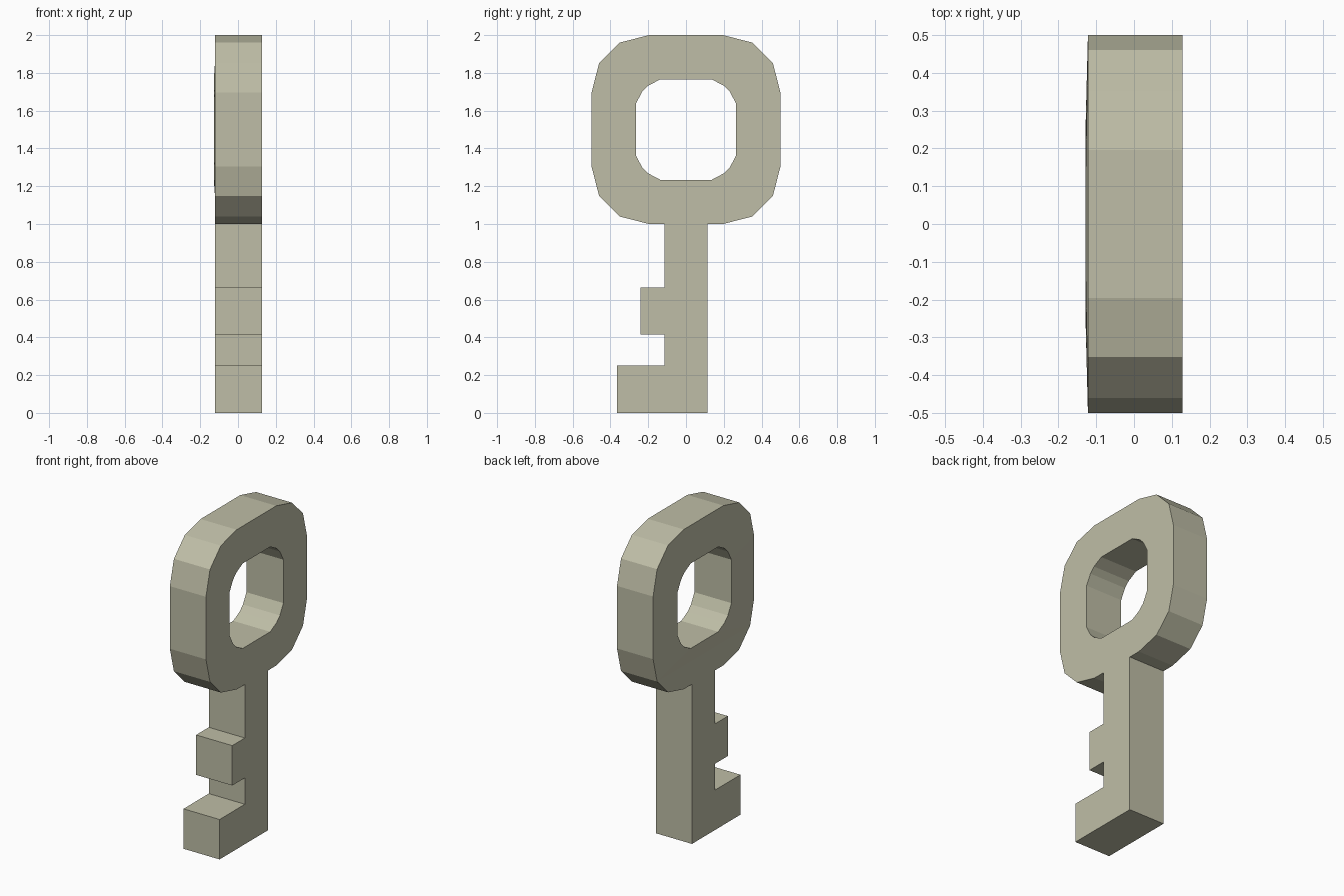
import bpy, bmesh, math

if "Cube" in bpy.data.objects:
    bpy.data.objects.remove(bpy.data.objects["Cube"])

HEAD_Z = 1.5
HALF = 0.125


def rounded_square(corner):
    """Repeat one corner's (y, z) points four times around the head centre, clockwise."""
    pts = []
    for _ in range(4):
        pts += corner
        corner = [(z, -y) for y, z in corner]
    return [(y, z + HEAD_Z) for y, z in pts]


# Head outline and hole, 16 sides each
outer = rounded_square([(0.196, 0.5), (0.352, 0.46), (0.46, 0.352), (0.5, 0.196)])
hole = rounded_square([(0.136, 0.266), (0.2, 0.232), (0.232, 0.2), (0.266, 0.136)])

# Shaft with two teeth, inserted in the bottom edge of the head
shaft = [(0.115, 1.0), (0.115, 0), (-0.365, 0), (-0.365, 0.25), (-0.115, 0.25),
         (-0.115, 0.415), (-0.24, 0.415), (-0.24, 0.665), (-0.115, 0.665), (-0.115, 1.0)]
outline = outer[:8] + shaft + outer[8:]

# Filled flat profile with a hole, extruded to the key's thickness
curve = bpy.data.curves.new("key_profile", 'CURVE')
curve.dimensions = '2D'
curve.fill_mode = 'BOTH'
curve.extrude = HALF
for loop in (outline, hole):
    spline = curve.splines.new('POLY')
    spline.points.add(len(loop) - 1)
    for p, (y, z) in zip(spline.points, loop):
        p.co = (y, z, 0, 1)
    spline.use_cyclic_u = True
profile = bpy.data.objects.new("key_profile", curve)
bpy.context.collection.objects.link(profile)
profile.rotation_euler = (math.pi / 2, 0, math.pi / 2)
bpy.context.view_layer.update()

# Solid key mesh
mesh = bpy.data.meshes.new_from_object(profile.evaluated_get(bpy.context.evaluated_depsgraph_get()))
mesh.transform(profile.matrix_world)
mesh.name = "key"
bpy.data.objects.remove(profile)
bm = bmesh.new()
bm.from_mesh(mesh)
bmesh.ops.remove_doubles(bm, verts=bm.verts, dist=1e-4)
# The rim of the hole stands slightly proud on one side
for v in bm.verts:
    if v.co.x < 0 and math.hypot(v.co.y, v.co.z - HEAD_Z) < 0.35:
        v.co.x -= 0.006
    v.co.x += 0.003
bmesh.ops.recalc_face_normals(bm, faces=bm.faces)
for f in bm.faces:
    f.smooth = False
    f.material_index = 0
bm.to_mesh(mesh)
bm.free()

# Dull olive metal
metal = bpy.data.materials.new("olive_metal")
metal.diffuse_color = (0.52, 0.515, 0.385, 1)
metal.use_nodes = True
metal.node_tree.nodes["Principled BSDF"].inputs["Base Color"].default_value = metal.diffuse_color
mesh.materials.clear()
mesh.materials.append(metal)
key = bpy.data.objects.new("key", mesh)
bpy.context.collection.objects.link(key)
